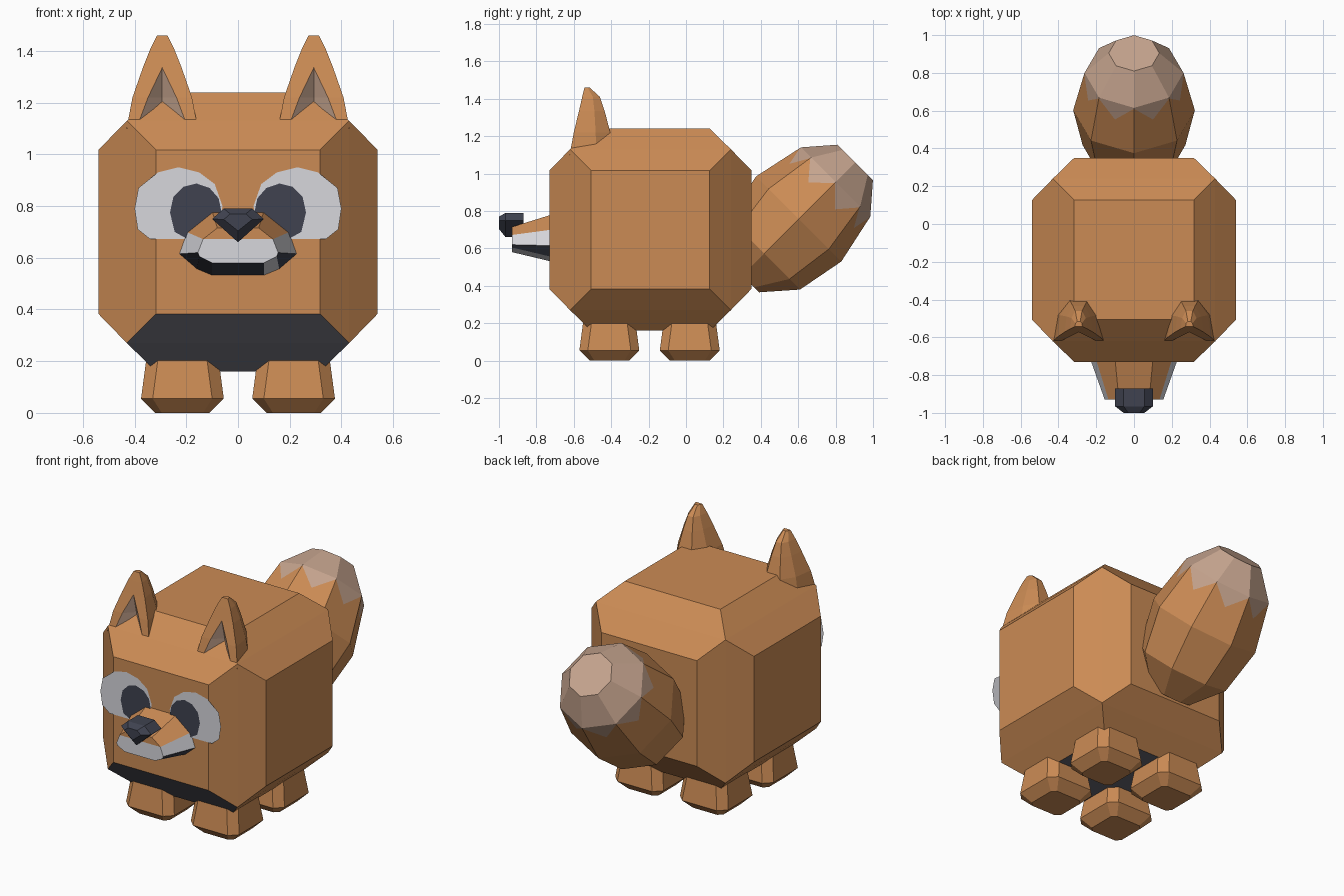
import bpy, bmesh, math

if "Cube" in bpy.data.objects:
    bpy.data.objects.remove(bpy.data.objects["Cube"])

def material(name, rgb):
    m = bpy.data.materials.new(name)
    m.diffuse_color = (*rgb, 1)
    m.use_nodes = True
    m.node_tree.nodes["Principled BSDF"].inputs["Base Color"].default_value = m.diffuse_color
    return m

FUR = material("orange_fur", (0.60, 0.26, 0.09))
PALE = material("pale_fur", (0.56, 0.37, 0.27))
WHITE = material("white_fur", (0.68, 0.68, 0.72))
GREY = material("belly_grey", (0.13, 0.13, 0.16))
DARK = material("dark", (0.05, 0.055, 0.08))

def finish(name, bm, mats):
    mesh = bpy.data.meshes.new(name)
    bm.to_mesh(mesh)
    bm.free()
    for m in mats:
        mesh.materials.append(m)
    ob = bpy.data.objects.new(name, mesh)
    bpy.context.collection.objects.link(ob)
    return ob

def loft(name, rings, mats, pick=lambda level, side: 0, dissolve=False):
    """Skin closed rings of points; pick() gives the material of each face."""
    bm = bmesh.new()
    rows = [[bm.verts.new(p) for p in ring] for ring in rings]
    n = len(rows[0])
    for i in range(len(rows) - 1):
        for j in range(n):
            k = (j + 1) % n
            f = bm.faces.new((rows[i][j], rows[i][k], rows[i + 1][k], rows[i + 1][j]))
            f.material_index = pick(i, j)
    bm.faces.new(rows[0][::-1]).material_index = pick(0, 0)
    bm.faces.new(rows[-1]).material_index = pick(len(rows) - 2, 0)
    bmesh.ops.remove_doubles(bm, verts=bm.verts, dist=1e-4)
    bmesh.ops.recalc_face_normals(bm, faces=bm.faces)
    if dissolve:
        bmesh.ops.dissolve_limit(bm, angle_limit=0.01, verts=bm.verts,
                                 edges=bm.edges, delimit={'MATERIAL'})
    return finish(name, bm, mats)

# Body: cube whose six faces are inset and pushed outwards
bm = bmesh.new()
bmesh.ops.create_cube(bm, size=0.86)
bmesh.ops.inset_individual(bm, faces=bm.faces[:], thickness=0.16, depth=0.11)
bmesh.ops.translate(bm, verts=bm.verts, vec=(0, -0.19, 0.70))
bmesh.ops.recalc_face_normals(bm, faces=bm.faces)
for f in bm.faces:
    c, nrm = f.calc_center_median(), f.normal
    if nrm.z < -0.95 or (nrm.z < -0.3 and nrm.y < -0.3 and abs(c.x) < 0.01):
        f.material_index = 1
finish("body", bm, [FUR, GREY])

# Legs: stacked squares with cut corners
def octagon(x, y, z, h, c):
    pts = [(h, c - h), (h, h - c), (h - c, h), (c - h, h),
           (-h, h - c), (-h, c - h), (c - h, -h), (h - c, -h)]
    return [(x + a, y + b, z) for a, b in pts]

for row, y in (("front", -0.41), ("back", 0.02)):
    for side, x in (("left", -0.215), ("right", 0.215)):
        levels = [(0, 0.105, 0.025), (0.055, 0.16, 0.045), (0.205, 0.14, 0.045), (0.24, 0.10, 0.03)]
        loft(f"{row}_{side}_leg", [octagon(x, y, *lv) for lv in levels], [FUR])

# Ears: rounded back, flat rim, hollow pale inside
# level: height, half width, front y, back y, hollow half width, hollow depth
EAR = [(1.10, 0.138, -0.622, -0.385, 0.100, 0.09), (1.22, 0.115, -0.600, -0.405, 0.055, 0.055),
       (1.335, 0.075, -0.572, -0.435, 0, 0), (1.41, 0.045, -0.555, -0.46, 0, 0),
       (1.46, 0.020, -0.543, -0.515, 0, 0)]
for side, s in (("left", -1), ("right", 1)):
    rings = []
    for z, w, f, b, iw, d in EAR:
        m = f + (b - f) * 0.6
        sec = [(w, f), (w * 0.85, m), (w * 0.4, b), (-w * 0.4, b), (-w * 0.85, m),
               (-w, f), (-iw, f), (0, f + d), (iw, f)]
        rings.append([(s * (0.293 + x), y, z) for x, y in sec])
    loft(f"{side}_ear", rings, [FUR, PALE], lambda i, j: int(j in (6, 7)))

# Tail: octagonal egg on a 45 degree axis, with a zigzag pale tip
def tail_ring(s, r, zig=None):
    pts = []
    for j in range(16):
        sj, rj = s, r
        if j % 2:
            if zig:
                sj, rj = zig
            rj *= math.cos(math.pi / 8)
        a = j * math.pi / 8
        u = rj * math.sin(a)
        q = math.sqrt(0.5)
        pts.append((rj * math.cos(a), (sj - u) * q - 0.0775, (sj + u) * q + 0.0775))
    return pts

tail = [tail_ring(0.534, 0.127), tail_ring(0.70, 0.272), tail_ring(0.962, 0.322),
        tail_ring(1.235, 0.2633, (1.135, 0.2848)), tail_ring(1.241, 0.262), tail_ring(1.389, 0.134)]
loft("tail", tail, [FUR, PALE], lambda i, j: int(i >= 3), dissolve=True)

# Muzzle: white and dark lower half, orange bridge
def mirrored(half, y):
    return [(x, y, z) for x, z in half] + [(-x, y, z) for x, z in reversed(half)]

low_back = [(0.10, 0.53), (0.16, 0.555), (0.23, 0.615), (0.20, 0.70)]
low_front = [(0.10, 0.58), (0.15, 0.605), (0.155, 0.62), (0.135, 0.672)]
loft("muzzle_lower", [mirrored(low_front, -0.93), mirrored(low_back, -0.72)],
     [WHITE, DARK], lambda i, j: int(j in (0, 1, 5, 6, 7) and (i, j) != (0, 0)) )
loft("muzzle_upper", [mirrored([(0.135, 0.672), (0.08, 0.715)], -0.93),
                      mirrored([(0.20, 0.70), (0.10, 0.78)], -0.72)], [FUR])

# Nose: five sided wedge pointing down
def nose_ring(y, k, tip):
    pts = [(-0.055, 0.79), (0.055, 0.79), (0.10, 0.75), (0, tip), (-0.10, 0.75)]
    return [(x * k, y, 0.745 + (z - 0.745) * k) for x, z in pts]

loft("nose", [nose_ring(-0.87, 1, 0.715), nose_ring(-0.93, 1, 0.66),
              nose_ring(-0.965, 1, 0.66), nose_ring(-1.0, 0.55, 0.67)], [DARK])

# Eyes: flat patches in front of the face
PATCH = [(0.08, 0.672), (0.34, 0.672), (0.388, 0.71), (0.40, 0.79), (0.385, 0.87),
         (0.31, 0.93), (0.23, 0.95), (0.15, 0.93), (0.09, 0.885), (0.06, 0.80)]
PUPIL = [(0.07, 0.68), (0.20, 0.675), (0.245, 0.70), (0.263, 0.775), (0.25, 0.835),
         (0.21, 0.875), (0.16, 0.887), (0.11, 0.87), (0.075, 0.83), (0.06, 0.76)]
for side, s in (("left", -1), ("right", 1)):
    for part, pts, y, mat in (("eye_patch", PATCH, -0.733, WHITE), ("eye", PUPIL, -0.737, DARK)):
        bm = bmesh.new()
        f = bm.faces.new([bm.verts.new((s * x, y, z)) for x, z in pts])
        f.normal_update()
        if f.normal.y > 0:
            f.normal_flip()
        finish(f"{side}_{part}", bm, [mat])
